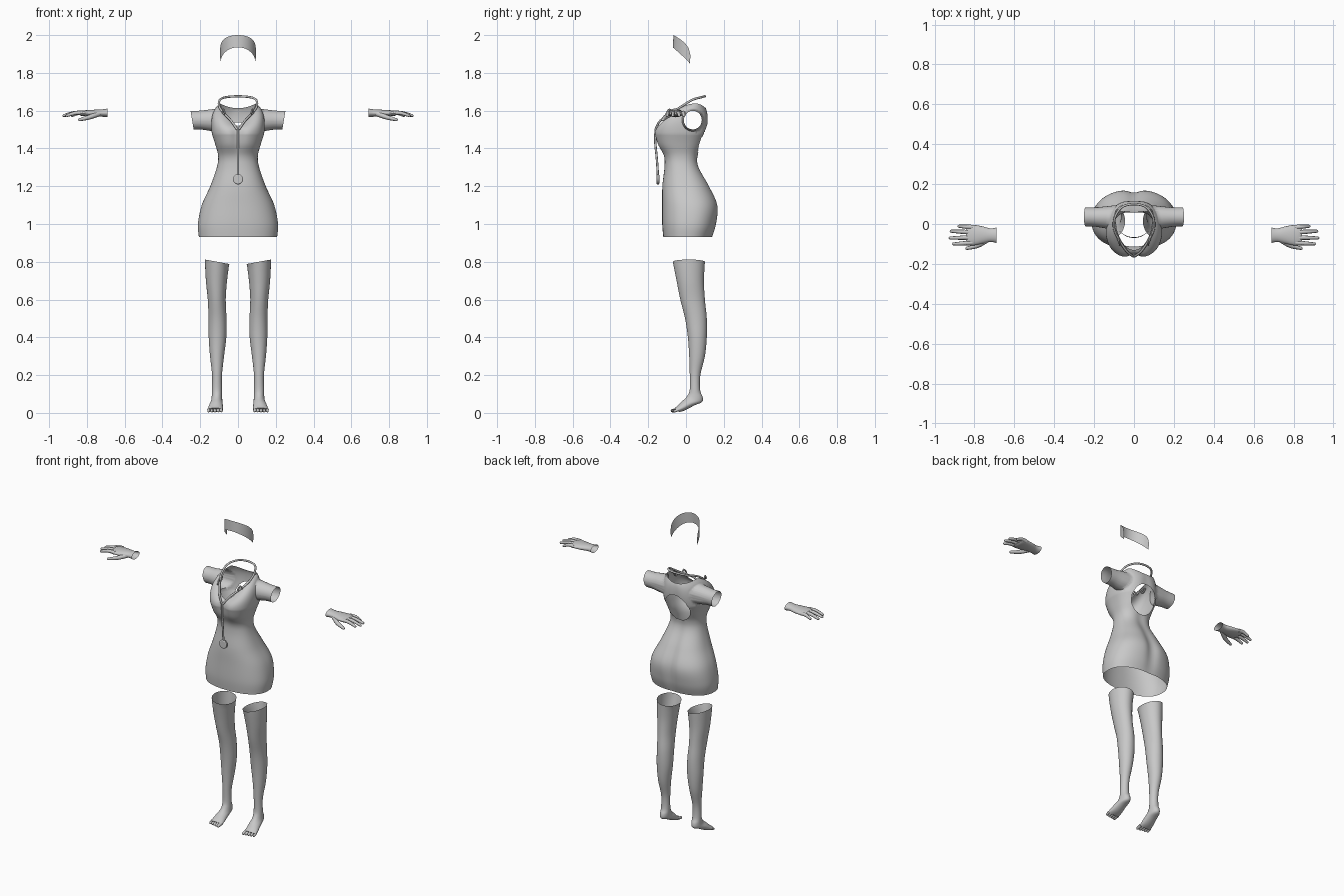
import bpy, bmesh, math
from mathutils import Vector

if "Cube" in bpy.data.objects:
    bpy.data.objects.remove(bpy.data.objects["Cube"])

grey = bpy.data.materials.new("plain_grey")
grey.diffuse_color = (0.58, 0.58, 0.58, 1)
grey.use_nodes = True
grey.node_tree.nodes["Principled BSDF"].inputs["Base Color"].default_value = grey.diffuse_color


def finish(name, bm, angle=50):
    bmesh.ops.recalc_face_normals(bm, faces=bm.faces[:])
    me = bpy.data.meshes.new(name)
    bm.to_mesh(me)
    bm.free()
    me.materials.append(grey)
    ob = bpy.data.objects.new(name, me)
    bpy.context.collection.objects.link(ob)
    bpy.ops.object.select_all(action='DESELECT')
    ob.select_set(True)
    bpy.context.view_layer.objects.active = ob
    bpy.ops.object.shade_smooth_by_angle(angle=math.radians(angle))
    return ob


def smooth_rows(rows, n):
    """Catmull-Rom samples through tuples, n steps per span."""
    out = []
    for i in range(len(rows) - 1):
        p1, p2 = rows[i], rows[i + 1]
        p0 = rows[i - 1] if i else p1
        p3 = rows[i + 2] if i + 2 < len(rows) else p2
        for k in range(n):
            t = k / n
            out.append(tuple(b + 0.5 * t * (c - a + t * (2*a - 5*b + 4*c - d + t * (3*(b - c) + d - a)))
                             for a, b, c, d in zip(p0, p1, p2, p3)))
    out.append(tuple(rows[-1]))
    return out


def skin(bm, rings, cap_start=False, cap_end=False):
    vs = [[bm.verts.new(p) for p in r] for r in rings]
    n = len(vs[0])
    for a, b in zip(vs, vs[1:]):
        for i in range(n):
            j = (i + 1) % n
            bm.faces.new((a[i], a[j], b[j], b[i]))
    if cap_start:
        bm.faces.new(vs[0])
    if cap_end:
        bm.faces.new(vs[-1])
    return vs


def ellipse(c, u, v, n):
    return [c + u * math.cos(2 * math.pi * i / n) + v * math.sin(2 * math.pi * i / n) for i in range(n)]


def tube(bm, rows, n=8, steps=4, round_tip=False):
    """Round tube along rows of (x, y, z, radius)."""
    s = smooth_rows(rows, steps)
    if round_tip:
        d = (Vector(s[-1][:3]) - Vector(s[-2][:3])).normalized()
        r, e = s[-1][3], Vector(s[-1][:3])
        s += [tuple(e + d * r * a) + (r * b,) for a, b in ((0.5, 0.85), (0.85, 0.5), (0.98, 0.15))]
    pts = [Vector(r[:3]) for r in s]
    rings = []
    for i, p in enumerate(pts):
        d = (pts[min(i + 1, len(pts) - 1)] - pts[max(i - 1, 0)]).normalized()
        ref = Vector((0, 0, 1)) if abs(d.z) < 0.9 else Vector((0, 1, 0))
        u = d.cross(ref).normalized()
        rings.append(ellipse(p, u * s[i][3], d.cross(u) * s[i][3], n))
    skin(bm, rings, True, True)


# ---- dress: z, half width, front y, back y, front dent, back dent
BODY = [(0.93, .207, -.12, .14, 0, .004), (1.0, .212, -.126, .162, 0, .01),
        (1.1, .192, -.126, .17, 0, .016), (1.2, .147, -.125, .127, 0, .012),
        (1.3, .112, -.114, .072, 0, .008), (1.36, .105, -.12, .066, .004, .006),
        (1.42, .12, -.155, .09, .014, .006), (1.475, .138, -.172, .112, .02, .006)]
COLS = 112


def spow(v, p):
    return math.copysign(abs(v) ** p, v)


def body_point(row, a):
    z, w, yf, yb, df, db = row
    x = w * spow(math.cos(a), 0.85)
    s = spow(math.sin(a), 0.85)
    mid, half = (yf + yb) / 2, (yb - yf) / 2
    dent = math.exp(-(x / 0.035) ** 2)
    return Vector((x, mid + half * s + dent * (df if s < 0 else -db), z))


def neck_point(a):
    c, s = math.cos(a), math.sin(a)
    if s < 0:
        return Vector((.095 * c, .05 + .18 * s, 1.638 - .118 * s * s))
    return Vector((.095 * c, .05 + .055 * s, 1.638 - .025 * s * s))


angles = [2 * math.pi * (i + 0.5) / COLS for i in range(COLS)]
rings = [[body_point(r, a) for a in angles] for r in smooth_rows(BODY, 6)]
base = rings[-1]
for k in range(1, 19):
    t = k / 18
    ring = []
    for p, a in zip(base, angles):
        n = neck_point(a)
        c = Vector((p.x * 1.12, p.y * (1.14 if p.y > 0 else 1.0), p.z + 0.75 * (n.z - p.z)))
        ring.append(p * (1 - t) ** 2 + c * 2 * t * (1 - t) + n * t * t)
    rings.append(ring)
bm = bmesh.new()
grid = skin(bm, rings)
rim = set(grid[0]) | set(grid[-1])


def cut_hole(test, centre, radii, ax):
    """Open an oval hole and return its snapped border edges."""
    def polar(co):
        return (co[ax] - centre[0]) / radii[0], (co.z - centre[1]) / radii[1]
    doomed = [f for f in bm.faces if test(f.calc_center_median())
              and math.hypot(*polar(f.calc_center_median())) < 1]
    border = {v for f in doomed for v in f.verts}
    bmesh.ops.delete(bm, geom=doomed, context='FACES')
    border = {v for v in border if v.is_valid and v not in rim}
    edges = [e for e in bm.edges if e.is_boundary and e.verts[0] in border and e.verts[1] in border]
    for v in border:
        u, w = polar(v.co)
        d = math.hypot(u, w)
        v.co[ax] = centre[0] + radii[0] * u / d
        v.co.z = centre[1] + radii[1] * w / d
    return edges


# open oval in the upper back
cut_hole(lambda c: c.y > 0, (0, 1.45), (.083, .088), 0)
# armholes pulled out into short open sleeves
for sx in (1, -1):
    edges = cut_hole(lambda c: c.x * sx > .07, (.036, 1.55), (.058, .06), 1)
    start = None
    for k in range(1, 8):
        t = k / 7
        ext = bmesh.ops.extrude_edge_only(bm, edges=edges)['geom']
        verts = [g for g in ext if isinstance(g, bmesh.types.BMVert)]
        edges = [g for g in ext if isinstance(g, bmesh.types.BMEdge)
                 and g.verts[0] in verts and g.verts[1] in verts]
        if start is None:
            start = {}
        step = 1 / (8 - k)
        for v in verts:
            ang = math.atan2((v.co.z - 1.55) / .06, (v.co.y - .036) / .058)
            r = 1 - 0.18 * min(1, t * 1.6)
            end_x = sx * (.243 + .008 * math.sin(ang))
            v.co.x += (end_x - v.co.x) * step
            v.co.y = .036 + .058 * r * math.cos(ang)
            v.co.z = 1.55 + .06 * r * math.sin(ang)
finish("dress", bm, 60)

# ---- legs with feet: inner x, outer x, front y, front z, back y, back z
LEG = [(.045, .175, -.07, .80, .10, .80), (.058, .17, -.05, .70, .095, .70),
       (.065, .16, -.03, .60, .10, .60), (.061, .156, -.005, .50, .11, .50),
       (.062, .155, .01, .40, .11, .40), (.074, .148, .017, .30, .10, .30),
       (.085, .137, .02, .20, .076, .20), (.085, .138, .02, .125, .075, .12),
       (.084, .139, .010, .095, .088, .085), (.083, .142, -.005, .076, .085, .058),
       (.081, .15, -.025, .058, .045, .04), (.08, .158, -.045, .038, -.005, .014),
       (.08, .162, -.06, .026, -.035, .004)]
for sx, side in ((1, "left"), (-1, "right")):
    bm = bmesh.new()
    rows = smooth_rows(LEG, 4)
    rings = []
    for x0, x1, fy, fz, by, bz in rows:
        c = Vector((sx * (x0 + x1) / 2, (fy + by) / 2, (fz + bz) / 2))
        rings.append(ellipse(c, Vector((sx * (x1 - x0) / 2, 0, 0)),
                             Vector((0, (fy - by) / 2, (fz - bz) / 2)), 32))
    for p in rings[0]:  # slanted stocking top
        p.z += 0.012 * (abs(p.x) - .11) / .065
    skin(bm, rings, cap_end=True)
    for i in range(5):  # toes
        x, r = .089 + .0165 * i, .0105 - .0006 * i
        tube(bm, [(sx * x, -.04, .018, r), (sx * x, -.072 + .003 * i, r + .001, r * .85)], 8, 3, True)
    finish(side + "_leg", bm)

# ---- hands: x, near y, far y, low z, high z
PALM = [(.69, -.095, -.018, 1.565, 1.611), (.72, -.09, -.022, 1.568, 1.607),
        (.76, -.098, -.012, 1.568, 1.605), (.80, -.107, -.005, 1.57, 1.603),
        (.83, -.107, -.005, 1.573, 1.599), (.842, -.10, -.012, 1.579, 1.594)]
FINGERS = [(-.016, .878, -.011), (-.042, .917, -.036), (-.068, .922, -.07), (-.094, .905, -.1)]
for sx, side in ((1, "left"), (-1, "right")):
    bm = bmesh.new()
    rings = [ellipse(Vector((sx * x, (a + b) / 2, (c + d) / 2)), Vector((0, (b - a) / 2, 0)),
                     Vector((0, 0, (d - c) / 2)), 20) for x, a, b, c, d in smooth_rows(PALM, 3)]
    skin(bm, rings, cap_end=True)
    for y0, x1, y1 in FINGERS:
        tube(bm, [(sx * .81, y0, 1.587, .012), (sx * (.81 + x1) / 2, (y0 + y1) / 2, 1.588, .0105),
                  (sx * x1, y1, 1.574, .0075)], 8, 4, True)
    tube(bm, [(sx * .735, -.078, 1.584, .014), (sx * .785, -.108, 1.566, .0125),
              (sx * .838, -.122, 1.552, .008)], 8, 4, True)
    finish(side + "_hand", bm)

# ---- curved cap band
bm = bmesh.new()
N = 32
cols = []
for i in range(N + 1):
    t = math.pi * (i / N - 0.5)
    c = max(0.0, math.cos(t))
    x, y = .095 * math.sin(t), .02 - .09 * c
    low, high = 1.85 + .085 * c ** .9, 1.89 + .11 * c ** .45
    cols.append([bm.verts.new((x * (.97 + .03 * k / 3), y + .004 * k / 3, low + (high - low) * k / 3))
                 for k in range(4)])
for a, b in zip(cols, cols[1:]):
    for k in range(3):
        bm.faces.new((a[k], b[k], b[k + 1], a[k + 1]))
finish("cap_band", bm)

# ---- neck cord, hanging tube and round pendant
bm = bmesh.new()
R = .006
half = [(.06, .085, 1.672, R), (.095, .035, 1.658, R), (.1, -.02, 1.625, R),
        (.08, -.07, 1.592, R), (.038, -.135, 1.548, R), (.004, -.162, 1.50, R)]
loop = [(-x, y, z, r) for x, y, z, r in reversed(half)] + [(0, .1, 1.676, R)] + half
tube(bm, loop, 8, 5)
tube(bm, [(0, -.16, 1.505, R), (0, -.163, 1.44, R), (0, -.154, 1.34, R), (0, -.148, 1.25, R)], 8, 5)
for sx in (1, -1):  # small wavy ends beside the collar
    tube(bm, [(sx * (.1 - .006 * i), -.015 - .018 * i, 1.595 + .012 * (-1) ** i, .005)
              for i in range(6)], 6, 4)
finish("neck_cord", bm)

bm = bmesh.new()
skin(bm, [ellipse(Vector((0, y, 1.237)), Vector((r, 0, 0)), Vector((0, 0, r)), 20)
          for y, r in ((-.156, .022), (-.153, .027), (-.144, .027), (-.141, .022))], True, True)
finish("pendant", bm, 30)
